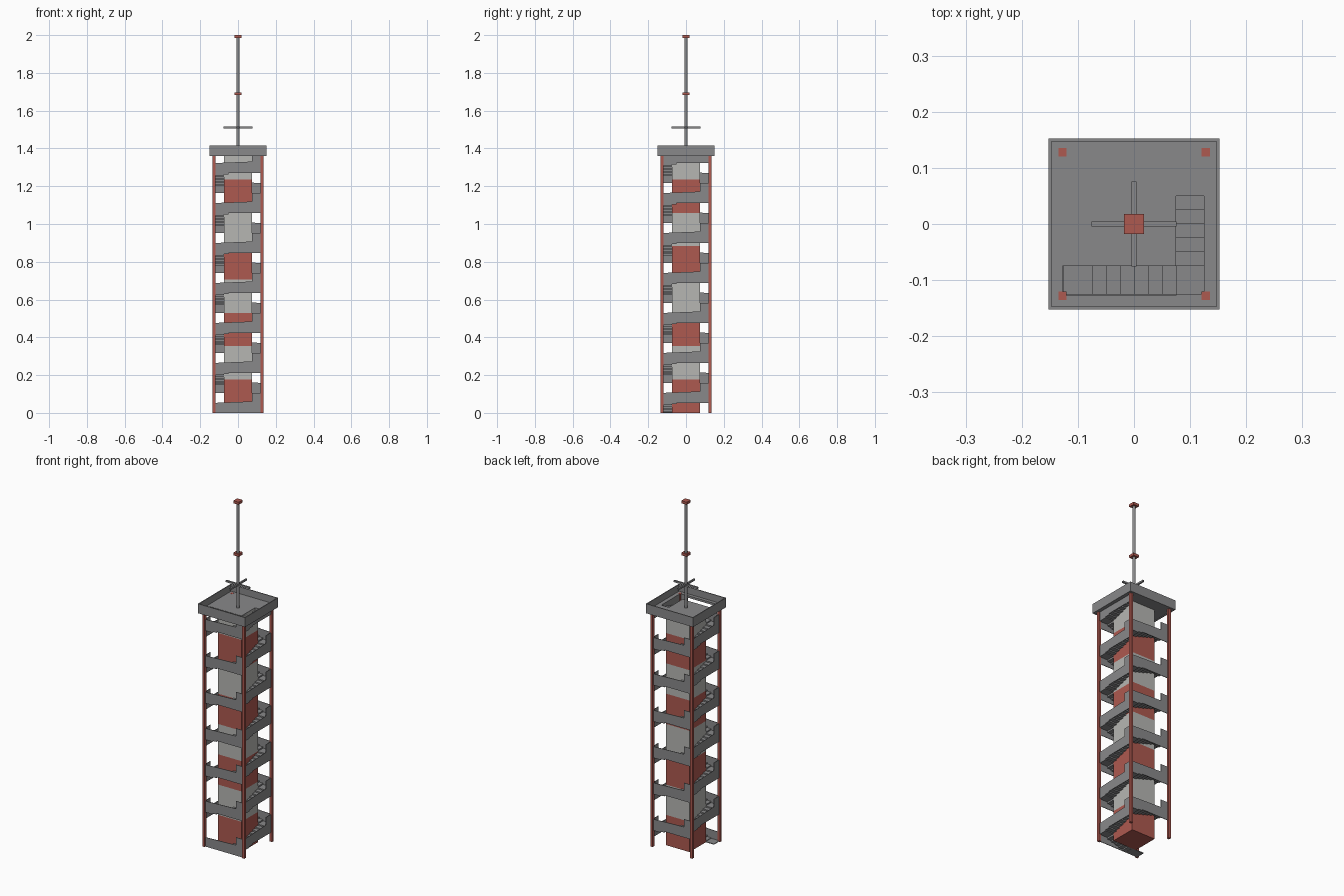
import bpy, bmesh, math
from mathutils import Matrix, Vector

if "Cube" in bpy.data.objects:
    bpy.data.objects.remove(bpy.data.objects["Cube"])

RISE = 0.0529          # height gained by one flight
FLIGHTS = 26           # quarter turns up to the deck
STEPS = 7
DECK = RISE * FLIGHTS
CORE = 0.075           # half width of core
OUT = 0.1275           # half width of stair ring


def material(name, rgb):
    m = bpy.data.materials.new(name)
    m.diffuse_color = (*rgb, 1)
    m.use_nodes = True
    m.node_tree.nodes["Principled BSDF"].inputs["Base Color"].default_value = m.diffuse_color
    return m


RED = material("red", (0.42, 0.10, 0.08))
GREY = material("dark grey", (0.25, 0.25, 0.255))
LIGHT = material("light grey", (0.47, 0.47, 0.45))


def box(bm, lo, hi, mat=Matrix()):
    size = [b - a for a, b in zip(lo, hi)]
    mid = Vector([(a + b) / 2 for a, b in zip(lo, hi)])
    bmesh.ops.create_cube(bm, size=1, matrix=mat @ Matrix.Translation(mid) @ Matrix.Diagonal((*size, 1)))


def prism(bm, profile, y0, y1, mat):
    """Extrude an x-z outline from y0 to y1."""
    face = bm.faces.new([bm.verts.new(mat @ Vector((x, y0, z))) for x, z in profile])
    ext = bmesh.ops.extrude_face_region(bm, geom=[face])
    verts = [v for v in ext["geom"] if isinstance(v, bmesh.types.BMVert)]
    bmesh.ops.translate(bm, verts=verts, vec=mat.to_3x3() @ Vector((0, y1 - y0, 0)))


def finish(name, bm, *mats):
    bmesh.ops.recalc_face_normals(bm, faces=bm.faces[:])
    me = bpy.data.meshes.new(name)
    bm.to_mesh(me)
    bm.free()
    for m in mats:
        me.materials.append(m)
    ob = bpy.data.objects.new(name, me)
    bpy.context.collection.objects.link(ob)
    return ob


# Banded core
BAND = 0.1765
for i in range(8):
    bm = bmesh.new()
    top = min((i + 1) * BAND, DECK - 0.004)
    box(bm, (-CORE, -CORE, i * BAND), (CORE, CORE, top))
    finish("core_band", bm, LIGHT if i % 2 else RED)

# Corner posts
bm = bmesh.new()
for sx in (-1, 1):
    for sy in (-1, 1):
        x, y = sx * 0.1275, sy * 0.1275
        box(bm, (x - 0.0075, y - 0.0075, 0), (x + 0.0075, y + 0.0075, DECK + 0.001))
finish("corner_posts", bm, RED)

# Stair flights winding counterclockwise, with outer parapets
stairs, walls = bmesh.new(), bmesh.new()
step = RISE / STEPS
tread = 2 * CORE / (STEPS - 1)
for k in range(FLIGHTS):
    turn = Matrix.Rotation(k * math.pi / 2, 4, 'Z')
    z = k * RISE
    # corner landing at the foot of the flight
    box(stairs, (-OUT, -OUT, max(z - 0.012, 0)), (-CORE, -CORE, max(z, 0.004)), turn)
    for i in range(STEPS - 1):
        x = -CORE + i * tread
        top = z + (i + 1) * step
        box(stairs, (x, -OUT, max(top - 0.014, 0)), (x + tread, -CORE, top), turn)
    # parapet, raised around the upper landing
    up = z + RISE
    if k < FLIGHTS - 1:
        outline = [(-OUT, z), (OUT, z), (OUT, up + RISE), (CORE, up + RISE),
                   (CORE, up + 0.008), (-OUT, up)]
    else:
        outline = [(-OUT, z), (OUT, z), (OUT, up), (-OUT, up)]
    prism(walls, outline, -OUT, -OUT + 0.003, turn)
finish("stair_flights", stairs, GREY)
finish("parapets", walls, GREY)

# Roof deck with an opening over the last two flights
bm = bmesh.new()
E = 0.152
for x0, y0, x1, y1 in ((-E, -E, -OUT, E), (OUT, -E, E, E), (-OUT, -E, OUT, -OUT),
                       (-OUT, -CORE, CORE, E), (CORE, 0.05, OUT, E)):
    box(bm, (x0, y0, DECK - 0.012), (x1, y1, DECK))
finish("roof_deck", bm, GREY)

# Roof rim
bm = bmesh.new()
for k in range(4):
    box(bm, (-E, -E, 1.36), (E, -E + 0.005, 1.415), Matrix.Rotation(k * math.pi / 2, 4, 'Z'))
finish("roof_rim", bm, GREY)

# Mast
bm = bmesh.new()
bmesh.ops.create_cone(bm, cap_ends=True, segments=12, radius1=0.009, radius2=0.009,
                      depth=1.99 - DECK, matrix=Matrix.Translation((0, 0, (1.99 + DECK) / 2)))
mast = finish("mast", bm, GREY)
for p in mast.data.polygons:
    p.use_smooth = abs(p.normal.z) < 0.5

# Crossed antenna bars
bm = bmesh.new()
box(bm, (-0.076, -0.0045, 1.505), (0.076, 0.0045, 1.515))
box(bm, (-0.0045, -0.076, 1.505), (0.0045, 0.076, 1.515))
finish("antenna_bars", bm, GREY)

# Red mast collars
bm = bmesh.new()
for z in (1.682, 1.985):
    box(bm, (-0.0175, -0.0175, z), (0.0175, 0.0175, z + 0.015))
finish("mast_collars", bm, RED)
